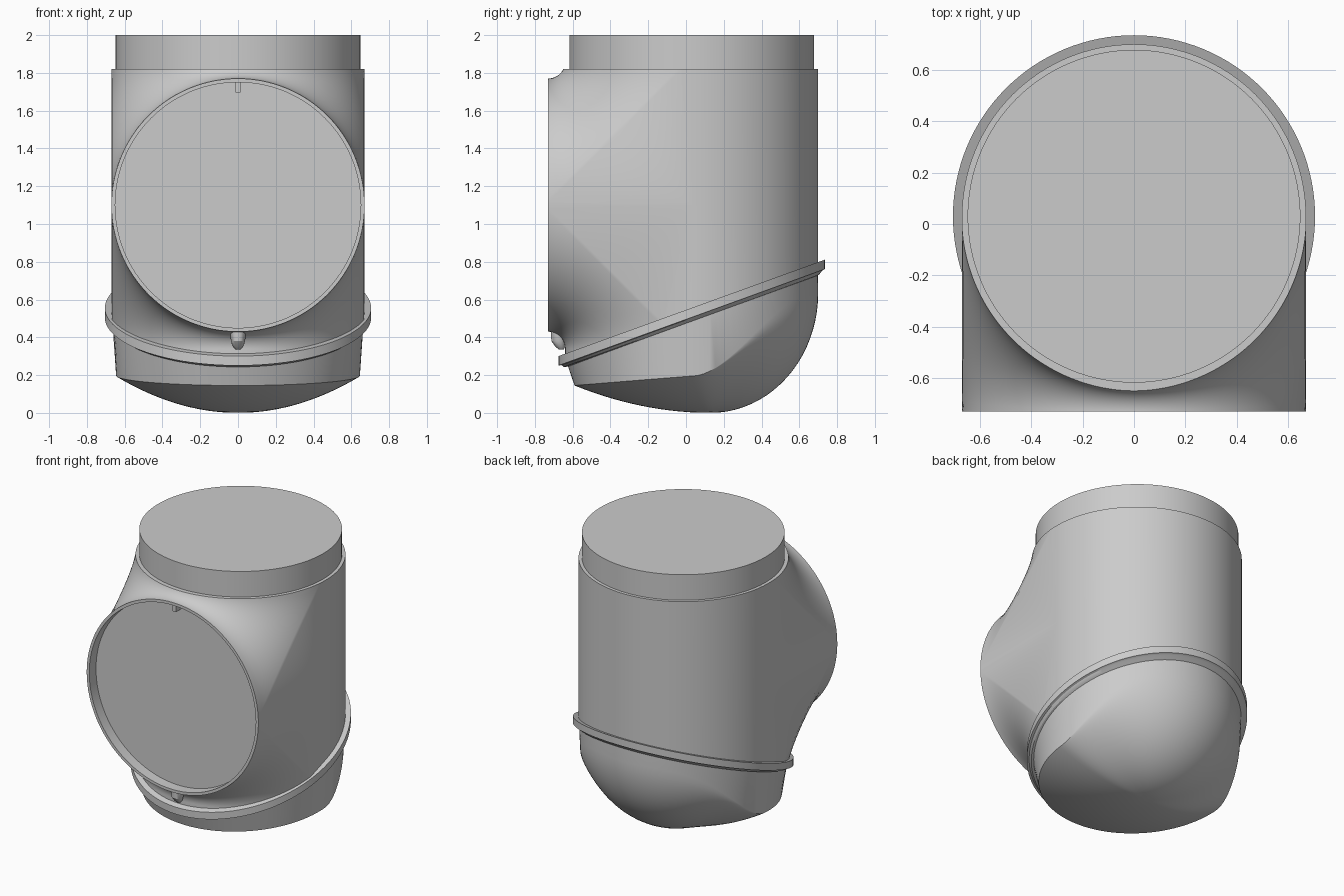
import bpy
import bmesh
from math import sin, cos, tan, pi, radians, sqrt
from mathutils import Vector

cube = bpy.data.objects.get("Cube")
if cube:
    bpy.data.objects.remove(cube)

SIDES = 128
R = 0.67          # radius of barrel and port
CY = 0.03         # barrel axis y
PORT_Z = 1.10     # port axis height
PORT_Y = -0.73    # port rim plane
TOP = 1.82        # barrel shoulder height
SLOPE = 0.362     # tilt of the band

grey = bpy.data.materials.new("light grey")
grey.use_nodes = True
grey.diffuse_color = (0.6, 0.6, 0.6, 1)
grey.node_tree.nodes["Principled BSDF"].inputs["Base Color"].default_value = (0.6, 0.6, 0.6, 1)


def finish(name, bm):
    mesh = bpy.data.meshes.new(name)
    bm.to_mesh(mesh)
    bm.free()
    mesh.materials.append(grey)
    obj = bpy.data.objects.new(name, mesh)
    bpy.context.collection.objects.link(obj)
    bpy.ops.object.select_all(action='DESELECT')
    obj.select_set(True)
    bpy.context.view_layer.objects.active = obj
    bpy.ops.object.shade_smooth_by_angle(angle=radians(30))
    return obj


def loft(name, rings, sides=SIDES, closed=False):
    """Join rings, each a function of angle giving a point."""
    bm = bmesh.new()
    loops = [[bm.verts.new(ring(2 * pi * i / sides)) for i in range(sides)] for ring in rings]
    pairs = list(zip(loops, loops[1:]))
    if closed:
        pairs.append((loops[-1], loops[0]))
    else:
        bm.faces.new(loops[0])
        bm.faces.new(loops[-1])
    for a, b in pairs:
        for i in range(sides):
            j = (i + 1) % sides
            bm.faces.new((a[i], a[j], b[j], b[i]))
    bmesh.ops.recalc_face_normals(bm, faces=bm.faces)
    return finish(name, bm)


def level(r, z, x=0, y=CY):
    return lambda a: (x + r * sin(a), y - r * cos(a), z)


def band_z(y):
    return 0.545 + SLOPE * y


def tilted(r, drop):
    return lambda a: (r * sin(a), CY - r * cos(a), band_z(CY - r * cos(a)) - drop)


def upright(r, y):
    return lambda a: (r * sin(a), y, PORT_Z + r * cos(a))


def box(name, centre, size):
    bm = bmesh.new()
    bmesh.ops.create_cube(bm, size=1)
    bmesh.ops.scale(bm, vec=size, verts=bm.verts)
    bmesh.ops.translate(bm, vec=centre, verts=bm.verts)
    return finish(name, bm)


# Barrel, neck and tilted band
loft("barrel", [tilted(R, 0.03), level(R, TOP)])
loft("neck", [level(0.648, 1.7), level(0.648, 2)])
loft("band", [tilted(0.65, 0), tilted(0.705, 0), tilted(0.705, 0.05),
              tilted(0.69, 0.053), tilted(0.676, 0.068), tilted(0.65, 0.075)], closed=True)

# Port with a thin rim and recessed face
loft("port", [upright(R, CY), upright(R, PORT_Y), upright(0.65, PORT_Y), upright(0.65, -0.655)])
box("port_key", (0, -0.68, 1.725), (0.025, 0.06, 0.055))


# Blend between port rim and barrel, above and below the port
def make_blend(name, up):
    bm = bmesh.new()
    reach = CY - PORT_Y
    rows, steps, limit = 96, 16, radians(88.8)
    grid = []
    for i in range(rows + 1):
        t = -limit + 2 * limit * i / rows
        s, c = sin(t), cos(t)
        radius = reach / c - R
        centre = Vector((reach * tan(t), -reach, reach))
        n1, n2 = Vector((s, 0, c)), Vector((s, -c, 0))
        row = []
        for k in range(steps + 1):
            p = centre - radius * n1.lerp(n2, k / steps).normalized()
            row.append(bm.verts.new((p.x, CY + p.y, PORT_Z + up * p.z)))
        grid.append(row)
    for a, b in zip(grid, grid[1:]):
        for k in range(steps):
            bm.faces.new((a[k], a[k + 1], b[k + 1], b[k]))
    for row, side in ((grid[0], -1), (grid[-1], 1)):
        bm.faces.new(row + [bm.verts.new((side * R, CY, PORT_Z))])
    # trim at the shoulder or at the band
    if up > 0:
        point, normal = Vector((0, 0, TOP)), Vector((0, 0, 1))
    else:
        point, normal = Vector((0, 0, band_z(0) - 0.03)), Vector((0, SLOPE, -1)).normalized()
    cut = bmesh.ops.bisect_plane(bm, geom=bm.verts[:] + bm.edges[:] + bm.faces[:], dist=1e-5,
                                 plane_co=point, plane_no=normal, clear_outer=True)
    if up > 0:
        edge = [v for v in cut["geom_cut"] if isinstance(v, bmesh.types.BMVert)]
        edge.sort(key=lambda v: v.co.x)
        if len(edge) > 2:
            bm.faces.new([bm.verts.new(v.co) for v in edge])
    bm.normal_update()
    for f in bm.faces:
        x = f.calc_center_median().x
        out = Vector((1 if x > 0 else -1, -1, up))
        if abs(f.normal.z) > 0.999:
            out = Vector((0, 0, up))
        if f.normal.dot(out) < 0:
            f.normal_flip()
    return finish(name, bm)


make_blend("upper_blend", 1)
make_blend("lower_blend", -1)

# Small drain nub below the port
loft("drain_nub", [level(0.04, 0.44, 0, -0.675), level(0.038, 0.38, 0, -0.675),
                   level(0.026, 0.35, 0, -0.665), level(0.012, 0.335, 0, -0.66)], sides=24)


# Bottom shell: crisp edge at the front, rounding into a dome at the back
def shell_ring(u):
    s = sin(u)

    def ring(a):
        back = -cos(a)
        b = max(0, back)
        w = b * b * (3 - 2 * b)
        r = 0.645 + 0.025 * back
        h = 0.195 + 0.05 * min(0, back) + 0.44 * w
        z = h * ((1 - w) * s * s + w * (1 - sqrt(max(0, 1 - s * s))))
        hub = 0.13
        return (s * r * sin(a), hub + s * (CY + r * back - hub), z)
    return ring


STEPS = 20
loft("bottom_shell", [tilted(0.668, 0.03)] +
     [shell_ring(pi / 2 * k / STEPS) for k in range(STEPS, 0, -1)])
